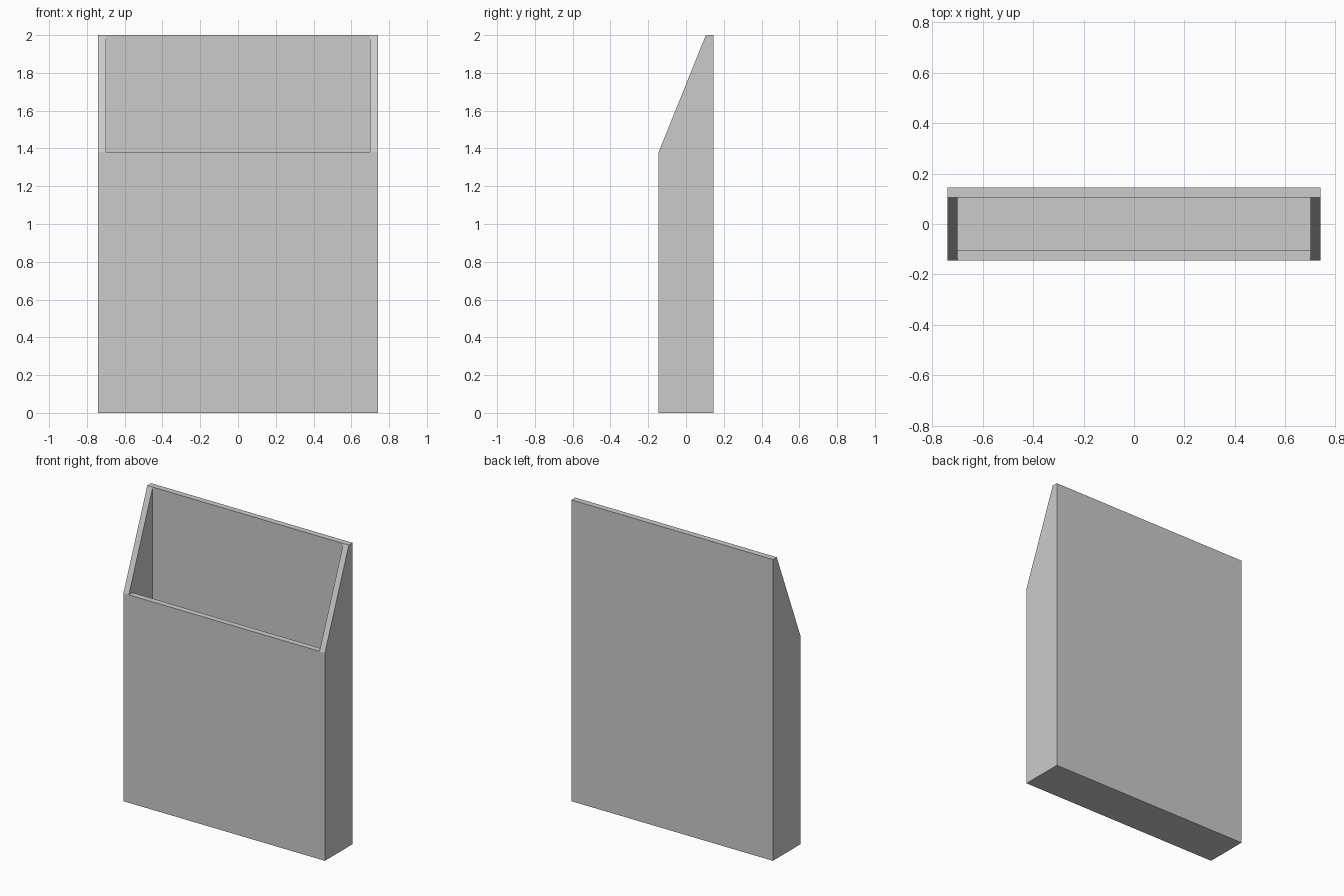
import bpy, bmesh

cube = bpy.data.objects.get("Cube")
if cube:
    bpy.data.objects.remove(cube, do_unlink=True)

# Overall half sizes, heights and wall thickness
HX, HY, TOP, FRONT_TOP, WALL = 0.74, 0.145, 2.0, 1.38, 0.04
IX, IY = HX - WALL, HY - WALL

grey = bpy.data.materials.new("plain_grey")
grey.use_nodes = True
colour = (0.6, 0.6, 0.6, 1)
grey.diffuse_color = colour
grey.node_tree.nodes["Principled BSDF"].inputs["Base Color"].default_value = colour


def panel(name, x0, x1, profile):
    """Extrude a (y, z) profile from x0 to x1."""
    bm = bmesh.new()
    face = bm.faces.new([bm.verts.new((x0, y, z)) for y, z in profile])
    moved = bmesh.ops.extrude_face_region(bm, geom=[face])["geom"]
    verts = [v for v in moved if isinstance(v, bmesh.types.BMVert)]
    bmesh.ops.translate(bm, verts=verts, vec=(x1 - x0, 0, 0))
    bmesh.ops.recalc_face_normals(bm, faces=bm.faces)
    mesh = bpy.data.meshes.new(name)
    bm.to_mesh(mesh)
    bm.free()
    mesh.materials.append(grey)
    obj = bpy.data.objects.new(name, mesh)
    bpy.context.collection.objects.link(obj)


def rect(y0, y1, z0, z1):
    return [(y0, z0), (y1, z0), (y1, z1), (y0, z1)]


# Tall back, low front and floor
panel("back_panel", -HX, HX, rect(IY, HY, 0, TOP))
panel("front_panel", -IX, IX, rect(-HY, -IY, 0, FRONT_TOP))
panel("floor_panel", -IX, IX, rect(-IY, IY, 0, WALL))

# Side walls with a sloping front edge
side = [(-HY, 0), (IY, 0), (IY, TOP), (-HY, FRONT_TOP)]
panel("left_side", IX, HX, side)
panel("right_side", -HX, -IX, side)
